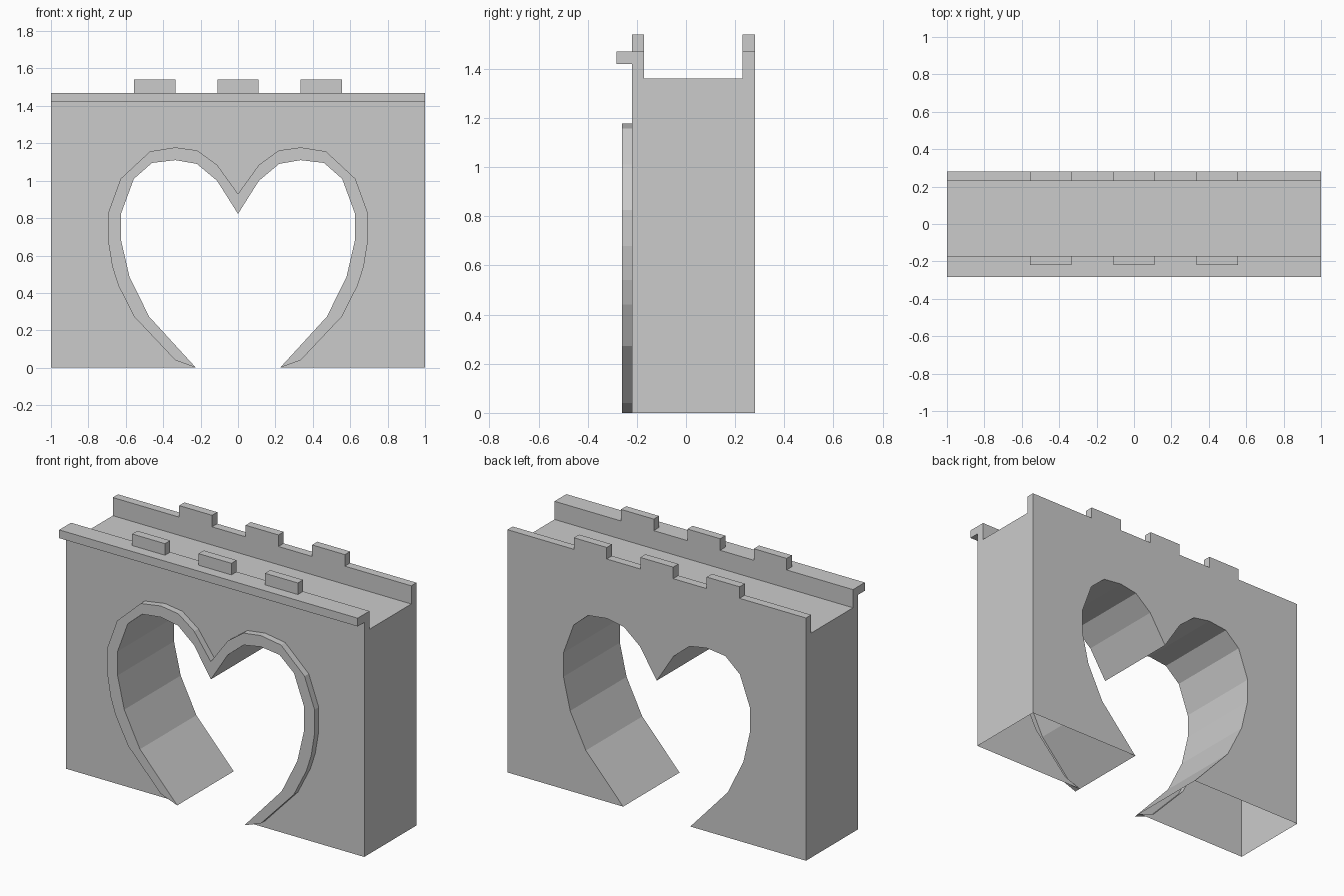
import bpy, bmesh
from mathutils import Vector

if "Cube" in bpy.data.objects:
    bpy.data.objects.remove(bpy.data.objects["Cube"])

F, B = -0.22, 0.28            # front and back wall planes
TRIM, LEDGE = -0.26, -0.283   # raised trim face, ledge front
FLOOR, WALL, TOP = 1.36, 1.47, 1.54

# Left half of the heart opening (x, z), bottom to cleft: inner edge and outer trim edge
inner = [(-.225, 0), (-.475, .273), (-.58, .485), (-.625, .68), (-.625, .825), (-.557, 1.01),
         (-.46, 1.095), (-.335, 1.11), (-.22, 1.09), (-.112, 1.0), (0, .823)]
outer = [(-.225, 0), (-.335, .04), (-.555, .273), (-.64, .44), (-.672, .54), (-.695, .68),
         (-.695, .825), (-.628, 1.01), (-.47, 1.157), (-.335, 1.178), (-.218, 1.162),
         (-.112, 1.085), (0, .93)]


def full(half):
    return half + [(-x, z) for x, z in reversed(half[:-1])]


def at(points, y):
    return [(x, y, z) for x, z in points]


def build(name, faces):
    """Mesh from (coordinates, outward hint) pairs."""
    bm = bmesh.new()
    for coords, hint in faces:
        f = bm.faces.new([bm.verts.new(c) for c in coords])
        f.normal_update()
        if f.normal.dot(Vector(hint)) < 0:
            f.normal_flip()
    bmesh.ops.remove_doubles(bm, verts=bm.verts, dist=1e-5)
    me = bpy.data.meshes.new(name)
    bm.to_mesh(me)
    bm.free()
    ob = bpy.data.objects.new(name, me)
    bpy.context.collection.objects.link(ob)


def tube(half, y0, y1, sign):
    """Walls along the heart; sign 1 faces into the opening, -1 away from it."""
    out = []
    pts = full(half)
    for (xa, za), (xb, zb) in zip(pts, pts[1:]):
        mx, mz = (xa + xb) / 2, (za + zb) / 2
        c = -.33 if mx < 0 else .33
        out.append(([(xa, y0, za), (xb, y0, zb), (xb, y1, zb), (xa, y1, za)],
                    (sign * (c - mx), 0, sign * (.7 - mz))))
    return out


def strip(p, q, hint, x0=-1, x1=1):
    return ([(x0, *p), (x1, *p), (x1, *q), (x0, *q)], hint)


# Hollow body, open underneath: front, back, ends, channel and ledge
body = [
    (at([(-1, 0)] + full(outer) + [(1, 0), (1, 1.42), (-1, 1.42)], F), (0, -1, 0)),
    (at([(-1, 0)] + full(inner) + [(1, 0), (1, WALL), (-1, WALL)], B), (0, 1, 0)),
    strip((F, 1.42), (LEDGE, 1.42), (0, 0, -1)),
    strip((LEDGE, 1.42), (LEDGE, WALL), (0, -1, 0)),
    strip((LEDGE, WALL), (F, WALL), (0, 0, 1)),
    strip((-.17, WALL), (-.17, FLOOR), (0, 1, 0)),
    strip((-.17, FLOOR), (.23, FLOOR), (0, 0, 1)),
    strip((.23, FLOOR), (.23, WALL), (0, -1, 0)),
]
end = [(F, 0), (F, 1.42), (LEDGE, 1.42), (LEDGE, WALL), (-.17, WALL), (-.17, FLOOR),
       (.23, FLOOR), (.23, WALL), (B, WALL), (B, 0)]
for s in (-1, 1):
    body.append(([(s, y, z) for y, z in end], (s, 0, 0)))
body += tube(inner, TRIM, B, 1)

# Wall tops between the blocks, and the blocks themselves
blocks = []
cuts = [-1, -.555, -.335, -.11, .11, .335, .555, 1]
for y0, y1 in ((F, -.17), (.23, B)):
    for i, (a, b) in enumerate(zip(cuts, cuts[1:])):
        if i % 2 == 0:
            body.append(strip((y0, WALL), (y1, WALL), (0, 0, 1), a, b))
            continue
        blocks.append(strip((y0, TOP), (y1, TOP), (0, 0, 1), a, b))
        for y, n in ((y0, -1), (y1, 1)):
            blocks.append(strip((y, WALL), (y, TOP), (0, n, 0), a, b))
        for x, n in ((a, -1), (b, 1)):
            blocks.append(([(x, y0, WALL), (x, y1, WALL), (x, y1, TOP), (x, y0, TOP)], (n, 0, 0)))

# Raised heart trim: one flat face per side plus its outer step
trim = tube(outer, TRIM, F, -1)
for s in (-1, 1):
    ring = outer + inner[:0:-1]
    trim.append((at([(s * x, z) for x, z in ring], TRIM), (0, -1, 0)))

build("arch_body", body)
build("parapet_blocks", blocks)
build("heart_trim", trim)
